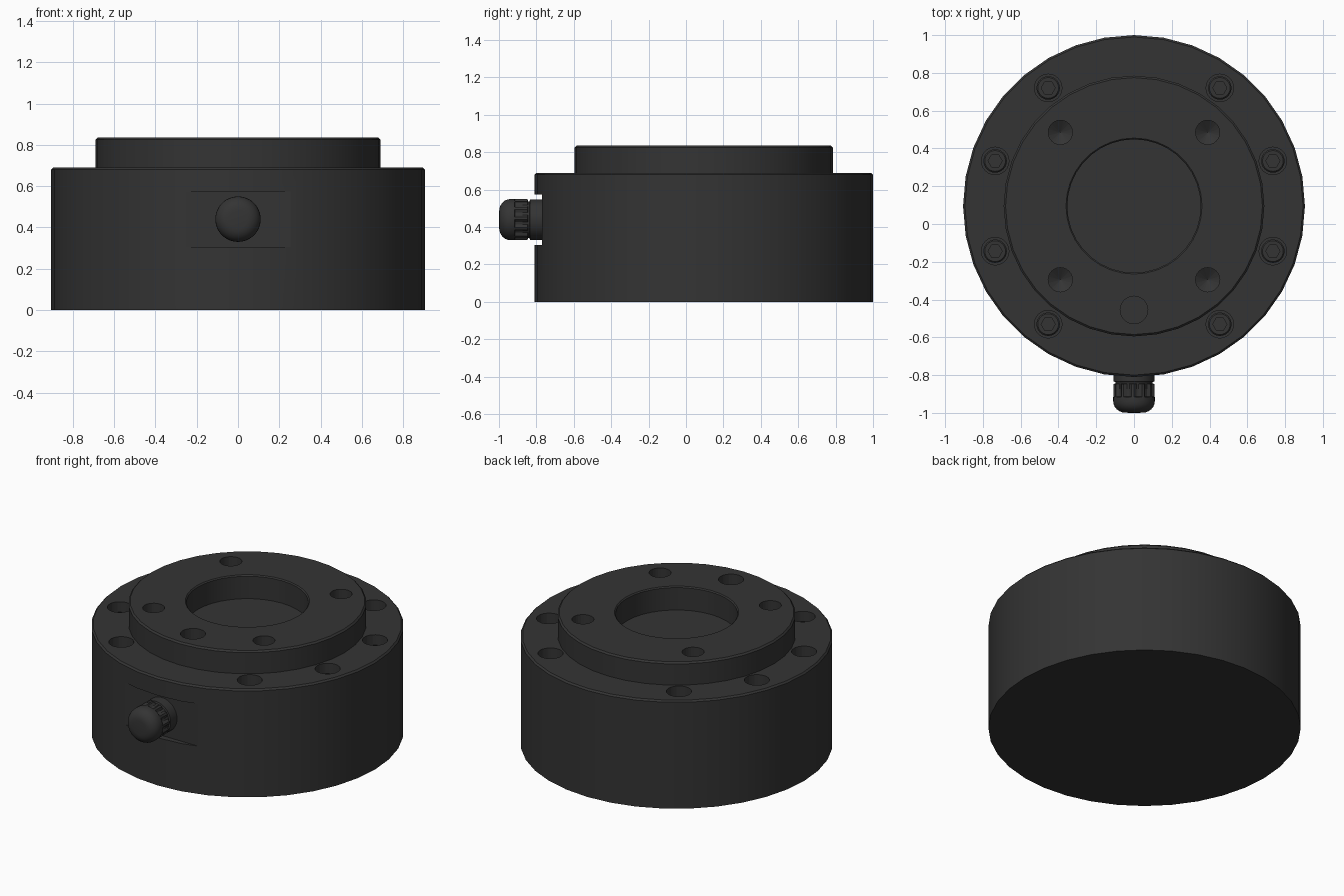
import bpy, bmesh, math
from mathutils import Matrix, Vector

if "Cube" in bpy.data.objects:
    bpy.data.objects.remove(bpy.data.objects["Cube"])

CY = 0.095  # axis of the round body in y

def material(name, c):
    m = bpy.data.materials.new(name)
    m.diffuse_color = (c, c, c, 1)
    m.use_nodes = True
    m.node_tree.nodes["Principled BSDF"].inputs["Base Color"].default_value = m.diffuse_color
    return m

BLACK = material("black anodised metal", 0.034)

def finish(ob, angle=30):
    bpy.ops.object.select_all(action='DESELECT')
    ob.select_set(True)
    bpy.context.view_layer.objects.active = ob
    bpy.ops.object.shade_smooth_by_angle(angle=math.radians(angle))

def to_object(name, bm):
    bmesh.ops.recalc_face_normals(bm, faces=bm.faces)
    me = bpy.data.meshes.new(name)
    bm.to_mesh(me)
    bm.free()
    me.materials.append(BLACK)
    ob = bpy.data.objects.new(name, me)
    bpy.context.collection.objects.link(ob)
    return ob

def lathe(bm, profile, matrix, n=36, ribs=None):
    """Revolve (radius, height) points about z; both ends are capped.
    ribs: indices of rings whose every other vertex is pulled inwards."""
    rings = []
    for i, (r, z) in enumerate(profile):
        if r == 0:
            rings.append([bm.verts.new(matrix @ Vector((0, 0, z)))])
            continue
        ring = []
        for k in range(n):
            rr = r - 0.012 if ribs and i in ribs and k % 4 > 1 else r
            a = 2 * math.pi * k / n
            ring.append(bm.verts.new(matrix @ Vector((rr * math.cos(a), rr * math.sin(a), z))))
        rings.append(ring)
    for a, b in zip(rings, rings[1:]):
        for k in range(n):
            j = (k + 1) % n
            quad = [a[k % len(a)], a[j % len(a)], b[j % len(b)], b[k % len(b)]]
            bm.faces.new(list(dict.fromkeys(quad)))
    for ring in (rings[0], rings[-1]):
        if len(ring) > 2:
            bm.faces.new(ring)

def at(x, y, z=0):
    return Matrix.Translation((x, y, z))

# Stepped round body with central recess
bm = bmesh.new()
lathe(bm, [(0.905, 0), (0.905, 0.68), (0.895, 0.69), (0.69, 0.69), (0.69, 0.825),
           (0.68, 0.835), (0.36, 0.835), (0.353, 0.828), (0.353, 0.685)], at(0, CY))
body = to_object("sensor_body", bm)

# Cutters: screw counterbores, threaded holes, dowel hole, connector notch
screws = [(0.773 * math.cos(math.radians(a)), CY + 0.773 * math.sin(math.radians(a)))
          for s in (0, 180) for a in (s - 54, s - 18, s + 18, s + 54)]
bm = bmesh.new()
for x, y in screws:
    lathe(bm, [(0.073, 0.56), (0.073, 0.75)], at(x, y), 24)
for sx in (-1, 1):
    for sy in (-1, 1):
        lathe(bm, [(0, 0.60), (0.064, 0.64), (0.064, 0.9)], at(sx * 0.39, CY + sy * 0.39), 24)
lathe(bm, [(0.073, 0.66), (0.073, 0.9)], at(0, -0.455), 24)
bmesh.ops.create_cube(bm, size=1, matrix=at(0, -0.97, 0.44) @ Matrix.Diagonal((1.0, 0.4, 0.27, 1)))
cutter = to_object("hole_cutter", bm)
cutter.hide_render = True
mod = body.modifiers.new("holes", 'BOOLEAN')
mod.operation, mod.solver, mod.object = 'DIFFERENCE', 'EXACT', cutter
finish(body)
bpy.ops.object.modifier_apply(modifier=mod.name)
bpy.data.objects.remove(cutter)
finish(body)

# Socket-head screws sunk in the counterbores
for i, (x, y) in enumerate(screws):
    bm = bmesh.new()
    lathe(bm, [(0.062, 0.55), (0.062, 0.625), (0.055, 0.632), (0.037, 0.632), (0.037, 0.59)],
          at(x, y), 24)
    # pull the socket rim into a hexagon
    for v in bm.verts:
        d = Vector((v.co.x - x, v.co.y - y))
        if d.length < 0.045:
            a = math.atan2(d.y, d.x) % (math.pi / 3) - math.pi / 6
            d *= 0.87 / math.cos(a)
            v.co.x, v.co.y = x + d.x, y + d.y
    finish(to_object(f"cap_screw_{i + 1}", bm))

# Cable connector with ribbed collar and rounded cap, pointing to -y
profile = [(0.108, 0), (0.108, 0.065), (0.098, 0.068), (0.098, 0.076),
           (0.109, 0.078), (0.109, 0.145), (0.11, 0.147), (0.11, 0.17)]
for k in range(1, 7):
    a = math.radians(15 * k)
    profile.append((0.045 + 0.065 * math.cos(a), 0.17 + 0.06 * math.sin(a)))
profile.append((0, 0.231))
bm = bmesh.new()
lathe(bm, profile, at(0, -0.769, 0.44) @ Matrix.Rotation(math.pi / 2, 4, 'X'), 48, ribs=(4, 5))
finish(to_object("cable_connector", bm))
